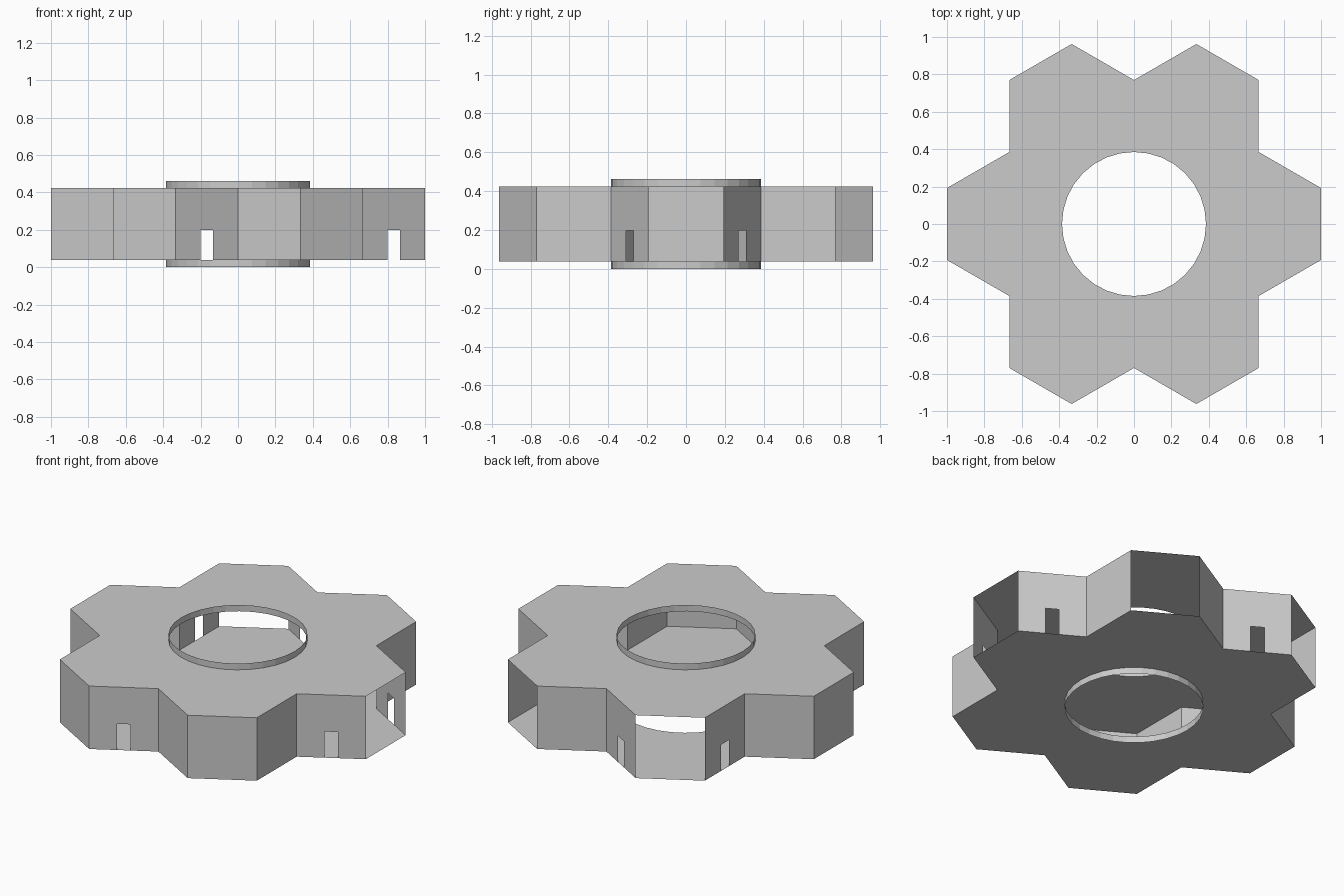
import bpy, bmesh
from math import pi, cos, sin, radians
from mathutils import Vector

cube = bpy.data.objects.get("Cube")
if cube:
    bpy.data.objects.remove(cube)

SIDE = 2 / 3 / 3 ** 0.5       # hexagon edge, also room height and hole radius
PITCH = 2 / 3                 # distance from the centre to each outer room
LIP = SIDE / 10               # height of the rings
FLOOR, CEILING = LIP, LIP + SIDE
DOOR_W, DOOR_H = SIDE / 5, 0.16
SEGMENTS = 32

grey = bpy.data.materials.new("plain grey")
grey.use_nodes = True
COLOUR = (0.6, 0.6, 0.6, 1)
grey.diffuse_color = COLOUR
grey.node_tree.nodes["Principled BSDF"].inputs["Base Color"].default_value = COLOUR


def polar(radius, degrees, z=0.0):
    a = radians(degrees)
    return Vector((radius * cos(a), radius * sin(a), z))


def finish(bm, name):
    mesh = bpy.data.meshes.new(name)
    bm.to_mesh(mesh)
    bm.free()
    mesh.materials.append(grey)
    obj = bpy.data.objects.new(name, mesh)
    bpy.context.collection.objects.link(obj)


def room_corners(angle):
    """The four outward corners of one outer room, counter-clockwise."""
    return [polar(PITCH, angle) + polar(SIDE, angle + a) for a in (-90, -30, 30, 90)]


def circle(z):
    return [polar(SIDE, 360 * i / SEGMENTS, z) for i in range(SEGMENTS)]


def add_loop(bm, points):
    verts = [bm.verts.new(p) for p in points]
    return [bm.edges.new((v, verts[i - 1])) for i, v in enumerate(verts)]


def plate(name, z, up):
    """Six-lobed sheet with a round hole."""
    bm = bmesh.new()
    rim = [p + Vector((0, 0, z)) for k in range(6) for p in room_corners(60 * k)[:3]]
    edges = add_loop(bm, rim) + add_loop(bm, circle(z))
    bmesh.ops.triangle_fill(bm, edges=edges, use_beauty=True, normal=(0, 0, up))
    for f in bm.faces:
        f.normal_update()
        if f.normal.z * up < 0:
            f.normal_flip()
    finish(bm, name)


def ring(name, z):
    """Thin upright lip around the hole."""
    bm = bmesh.new()
    low = [bm.verts.new(p) for p in circle(z)]
    high = [bm.verts.new(p) for p in circle(z + LIP)]
    for i in range(SEGMENTS):
        bm.faces.new((low[i - 1], low[i], high[i], high[i - 1]))
    finish(bm, name)


def wall(bm, p, q, door):
    """Upright panel from p to q, optionally notched by a doorway."""
    along, mid = (q - p).normalized() * DOOR_W / 2, (p + q) / 2
    shape = [(p, FLOOR)]
    if door:
        top = FLOOR + DOOR_H
        shape += [(mid - along, FLOOR), (mid - along, top),
                  (mid + along, top), (mid + along, FLOOR)]
    shape += [(q, FLOOR), (q, CEILING), (p, CEILING)]
    bm.faces.new([bm.verts.new((v.x, v.y, z)) for v, z in shape])


# Floor, roof and the two lips
plate("floor_plate", FLOOR, -1)
plate("roof_plate", CEILING, 1)
ring("lower_ring", 0)
ring("upper_ring", CEILING)

# Room walls: every second room has doorways, three rooms are open outward
NAMES = ["left", "back_left", "back_right", "right", "front_right", "front_left"]
for k, name in enumerate(NAMES):
    bm = bmesh.new()
    corners = room_corners(60 * k)
    has_doors, is_open = k % 2 == 0, k < 3
    wall(bm, corners[0], corners[1], has_doors)
    if not is_open:
        wall(bm, corners[1], corners[2], False)
    wall(bm, corners[2], corners[3], has_doors)
    finish(bm, name + "_room_walls")
